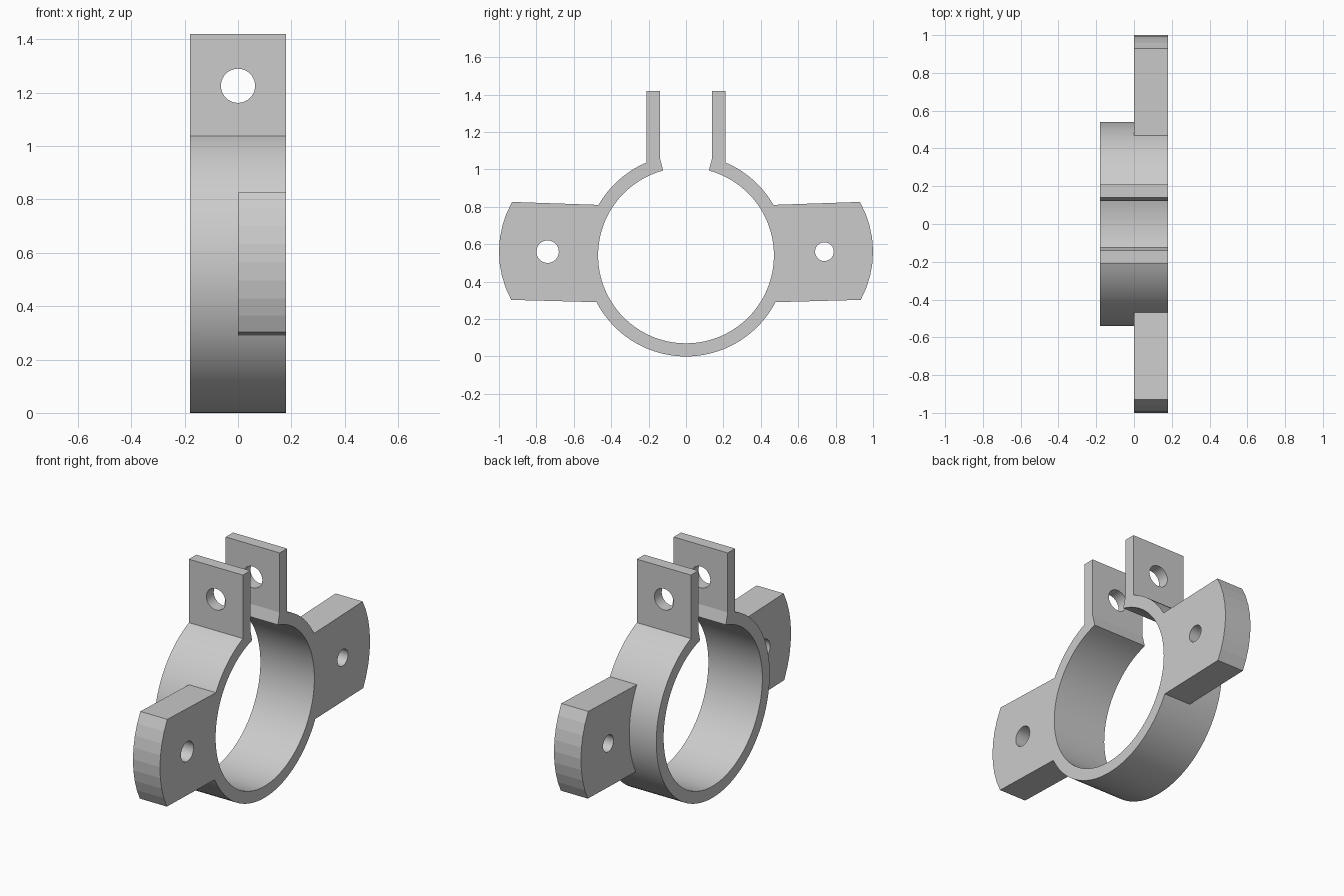
import bpy, bmesh
from math import sin, cos, pi, asin, atan2, radians
from mathutils import Matrix

if "Cube" in bpy.data.objects:
    bpy.data.objects.remove(bpy.data.objects["Cube"], do_unlink=True)

CZ, R_OUT, R_IN, HALF = 0.54, 0.54, 0.47, 0.18
TAB_IN, TAB_OUT, TOP = 0.14, 0.21, 1.42

grey = bpy.data.materials.new("plain grey")
grey.use_nodes = True
COLOUR = (0.6, 0.6, 0.6, 1)
grey.diffuse_color = COLOUR
grey.node_tree.nodes["Principled BSDF"].inputs["Base Color"].default_value = COLOUR


def arc(r, a, b, n, cy=0, cz=CZ):
    """Points (y, z) on an arc; angles run from straight up towards +y."""
    return [(cy + r * sin(a + (b - a) * i / n), cz + r * cos(a + (b - a) * i / n))
            for i in range(n + 1)]


def extrude(name, outline, x0, x1):
    """Solid from a closed (y, z) outline pushed along x."""
    bm = bmesh.new()
    face = bm.faces.new([bm.verts.new((x0, y, z)) for y, z in outline])
    geom = bmesh.ops.extrude_face_region(bm, geom=[face])["geom"]
    moved = [v for v in geom if isinstance(v, bmesh.types.BMVert)]
    bmesh.ops.translate(bm, verts=moved, vec=(x1 - x0, 0, 0))
    bmesh.ops.recalc_face_normals(bm, faces=bm.faces)
    mesh = bpy.data.meshes.new(name)
    bm.to_mesh(mesh)
    bm.free()
    mesh.materials.append(grey)
    obj = bpy.data.objects.new(name, mesh)
    bpy.context.collection.objects.link(obj)
    return obj


def combine(obj, other, operation):
    """Apply a boolean and discard the second object."""
    mod = obj.modifiers.new(operation.lower(), "BOOLEAN")
    mod.operation, mod.solver, mod.object = operation, "EXACT", other
    bpy.context.view_layer.objects.active = obj
    bpy.ops.object.modifier_apply(modifier=mod.name)
    bpy.data.objects.remove(other, do_unlink=True)


# Split ring with the two upright clamping tabs
gap = asin(TAB_IN / R_OUT)
foot = asin(TAB_OUT / R_OUT)
tab = [(TAB_IN, CZ + R_OUT * cos(gap)), (TAB_IN, TOP), (TAB_OUT, TOP)]
outline = (arc(R_IN, 2 * pi - gap, gap, 96) + tab + arc(R_OUT, foot, 2 * pi - foot, 96)
           + [(-y, z) for y, z in reversed(tab)])
clamp = extrude("clamp_ring", outline, -HALF, HALF)

# Bolt hole through both tabs
bolt = extrude("tab_hole_cutter", arc(0.064, 0, 2 * pi, 40, 0, 0)[:-1], -0.4, 0.4)
bolt.data.transform(Matrix.Translation((0, 0, 1.226)) @ Matrix.Rotation(pi / 2, 4, "Z"))
combine(clamp, bolt, "DIFFERENCE")

# Side ears: rounded tip, slightly tilted edges, one mounting hole each
for side, hole in ((-1, 0.06), (1, 0.05)):
    top_in, low_in = atan2(0.465, 0.27), atan2(0.475, -0.25)
    root = arc(0.505, low_in, top_in, 24)
    tip = arc(0.54, radians(60.5), radians(118.5), 8, 0.46, 0.56)
    shape = root + [(0.465, 0.81)] + tip + [(0.475, 0.29)]
    ear = extrude("ear", [(side * y, z) for y, z in shape], 0, HALF)
    drill = extrude("ear_hole_cutter", arc(hole, 0, 2 * pi, 40, side * 0.74, 0.56)[:-1], -0.1, 0.3)
    combine(ear, drill, "DIFFERENCE")
    combine(clamp, ear, "UNION")

# Smooth curved walls, crisp edges
bpy.ops.object.select_all(action="DESELECT")
clamp.select_set(True)
bpy.context.view_layer.objects.active = clamp
bpy.ops.object.shade_smooth_by_angle(angle=radians(5))
